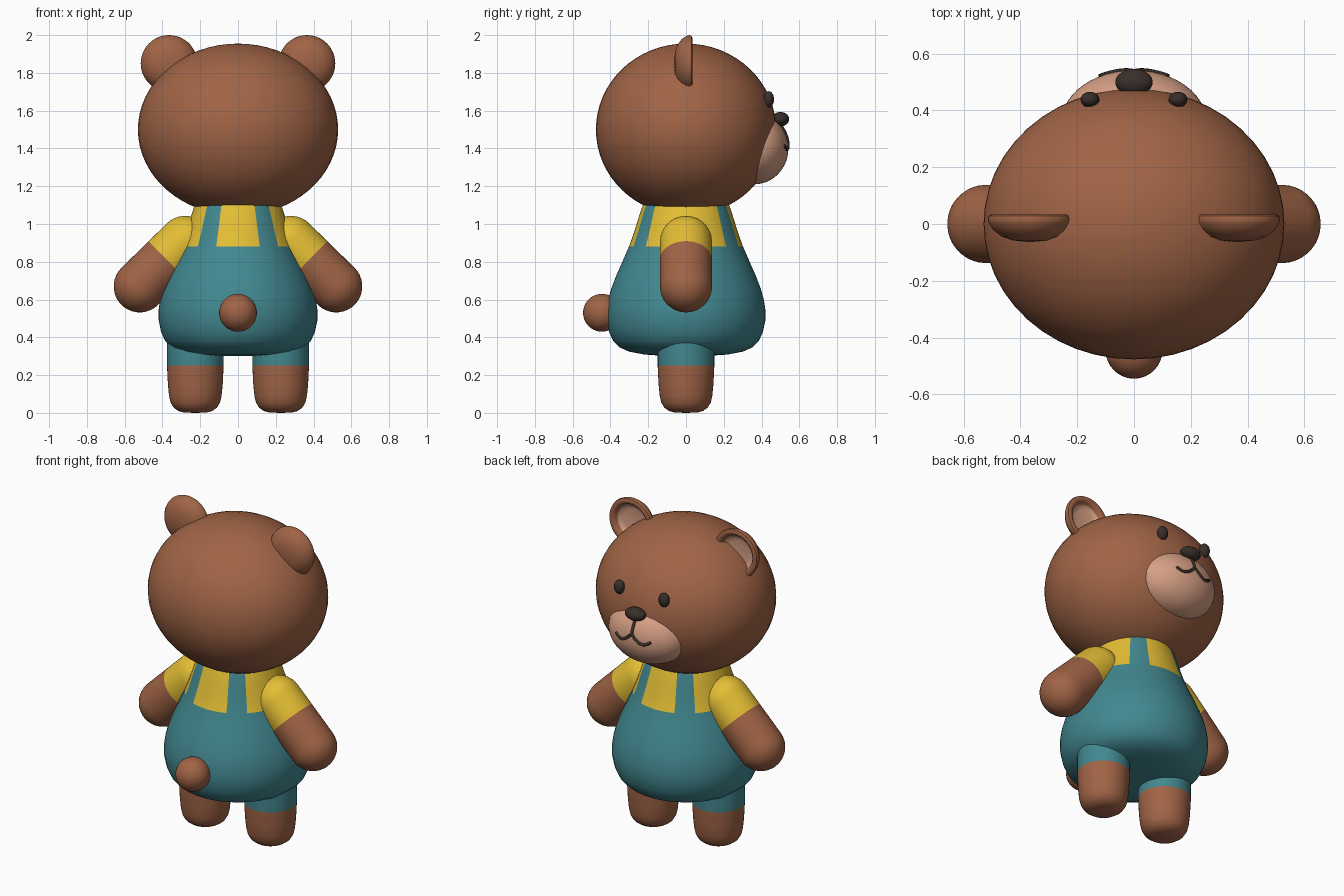
import bpy, bmesh, math
from mathutils import Matrix, Vector

if "Cube" in bpy.data.objects:
    bpy.data.objects.remove(bpy.data.objects["Cube"])


def material(name, rgb):
    m = bpy.data.materials.new(name)
    m.diffuse_color = (*rgb, 1)
    m.use_nodes = True
    m.node_tree.nodes["Principled BSDF"].inputs["Base Color"].default_value = m.diffuse_color
    return m


BROWN = material("brown fur", (0.352, 0.127, 0.061))
TEAL = material("teal cloth", (0.054, 0.245, 0.278))
YELLOW = material("yellow shirt", (0.775, 0.515, 0.035))
TAN = material("tan muzzle", (0.679, 0.352, 0.235))
DARK = material("dark features", (0.04, 0.028, 0.023))


def finish(name, bm, mats, matrix, rule=None, angle=40):
    """Turn a bmesh into a smooth object; rule maps a local face centre to a material."""
    bmesh.ops.remove_doubles(bm, verts=bm.verts, dist=1e-5)
    bmesh.ops.recalc_face_normals(bm, faces=bm.faces)
    if rule:
        for f in bm.faces:
            f.material_index = rule(f.calc_center_median())
    bm.transform(matrix)
    me = bpy.data.meshes.new(name)
    bm.to_mesh(me)
    bm.free()
    for m in mats:
        me.materials.append(m)
    ob = bpy.data.objects.new(name, me)
    bpy.context.collection.objects.link(ob)
    bpy.ops.object.select_all(action='DESELECT')
    ob.select_set(True)
    bpy.context.view_layer.objects.active = ob
    bpy.ops.object.shade_smooth_by_angle(angle=math.radians(angle))
    return ob


def lathe(name, profile, mats, matrix=Matrix(), rule=None, segs=48):
    """Revolve (radius, height) points about local z."""
    bm = bmesh.new()
    rings = [[bm.verts.new((r * math.cos(2 * math.pi * i / segs),
                            r * math.sin(2 * math.pi * i / segs), z))
              for i in range(segs)] for r, z in profile]
    for a, b in zip(rings, rings[1:]):
        for i in range(segs):
            j = (i + 1) % segs
            bm.faces.new((a[i], a[j], b[j], b[i]))
    return finish(name, bm, mats, matrix, rule)


def ball(name, centre, radii, mat, u=32, v=20):
    bm = bmesh.new()
    bmesh.ops.create_uvsphere(bm, u_segments=u, v_segments=v, radius=1)
    return finish(name, bm, [mat], Matrix.Translation(centre) @ Matrix.Diagonal((*radii, 1)))


# Body: dungarees with four straps over a yellow shirt
def body_rule(c):
    off_axis = math.degrees(math.atan2(abs(c.x), abs(c.y)))
    return 1 if c.z > 0.88 and not 22.5 < off_axis < 45 else 0


lathe("body", [(0, 0.30), (0.12, 0.302), (0.22, 0.309), (0.30, 0.324), (0.35, 0.346),
               (0.385, 0.38), (0.408, 0.43), (0.42, 0.49), (0.421, 0.54), (0.412, 0.60),
               (0.395, 0.66), (0.37, 0.725), (0.337, 0.80), (0.302, 0.88), (0.277, 0.95),
               (0.255, 1.02), (0.236, 1.08), (0.228, 1.10), (0, 1.10)],
      [TEAL, YELLOW], rule=body_rule, segs=64)

# Head, tail, muzzle, nose
ball("head", (0, 0, 1.5), (0.53, 0.477, 0.455), BROWN, 48, 32)
ball("tail", (0, -0.445, 0.53), (0.1, 0.1, 0.1), BROWN)
MC, MR = Vector((0, 0.36, 1.40)), Vector((0.255, 0.182, 0.19))
ball("muzzle", MC, MR, TAN, 48, 32)
ball("nose", (0, 0.5, 1.555), (0.066, 0.046, 0.038), DARK)

# Arm capsule along local z, sleeve near the shoulder
R, L, SLEEVE = 0.138, 0.336, 0.135
quarter = [math.radians(a) for a in range(0, 91, 10)]
arm_profile = ([(R * math.sin(a), -R * math.cos(a)) for a in quarter] + [(R, SLEEVE)]
               + [(R * math.cos(a), L + R * math.sin(a)) for a in quarter])

leg_profile = [(0, 0), (0.06, 0.002), (0.09, 0.01), (0.115, 0.028), (0.131, 0.055),
               (0.139, 0.09), (0.145, 0.15), (0.15, 0.25), (0.15, 0.40), (0, 0.40)]

# Ear: domed back, rounded rim, hollow front
ear_profile = [(0, -0.064), (0.06, -0.058), (0.10, -0.045), (0.13, -0.022), (0.146, 0.002),
               (0.15, 0.018), (0.146, 0.029), (0.135, 0.034), (0.122, 0.033), (0.112, 0.024),
               (0.104, 0.008), (0.09, -0.004), (0.07, -0.008), (0, -0.01)]


def ear_rule(c):
    return 1 if math.hypot(c.x, c.y) < 0.104 and c.z > -0.02 else 0


for side, s in (("left", -1), ("right", 1)):
    direction = Vector((s * 0.24, 0, -0.235))
    lathe(side + "_arm", arm_profile, [YELLOW, BROWN],
          Matrix.Translation((s * 0.28, 0, 0.905)) @ direction.to_track_quat('Z', 'Y').to_matrix().to_4x4(),
          lambda c: 1 if c.z > SLEEVE else 0)
    lathe(side + "_leg", leg_profile, [BROWN, TEAL], Matrix.Translation((s * 0.226, 0, 0)),
          lambda c: 1 if c.z > 0.25 else 0)
    lathe(side + "_ear", ear_profile, [BROWN, TAN],
          Matrix.Translation((s * 0.365, 0, 1.85)) @ Matrix.Rotation(-math.pi / 2, 4, 'X'), ear_rule)
    ball(side + "_eye", (s * 0.155, 0.438, 1.66), (0.033, 0.028, 0.043), DARK)


# Mouth: thin lines laid on the muzzle surface
def on_muzzle(x, z):
    k = 1 - (x / MR.x) ** 2 - ((z - MC.z) / MR.z) ** 2
    return (x, MC.y + MR.y * math.sqrt(max(k, 0)), z)


def smile(s):
    return [(s * 0.12 * i / 12, 1.445 - 0.05 * math.sin(math.pi * 0.8 * i / 12)) for i in range(13)]


strokes = {"mouth_line": [(0, 1.54 - 0.095 * i / 6) for i in range(7)],
           "left_smile": smile(-1), "right_smile": smile(1)}
for name, pts in strokes.items():
    cu = bpy.data.curves.new(name, 'CURVE')
    cu.dimensions = '3D'
    cu.bevel_depth = 0.009
    cu.bevel_resolution = 2
    cu.use_fill_caps = True
    sp = cu.splines.new('POLY')
    sp.points.add(len(pts) - 1)
    for p, (x, z) in zip(sp.points, pts):
        p.co = (*on_muzzle(x, z), 1)
    cu.materials.append(DARK)
    bpy.context.collection.objects.link(bpy.data.objects.new(name, cu))
